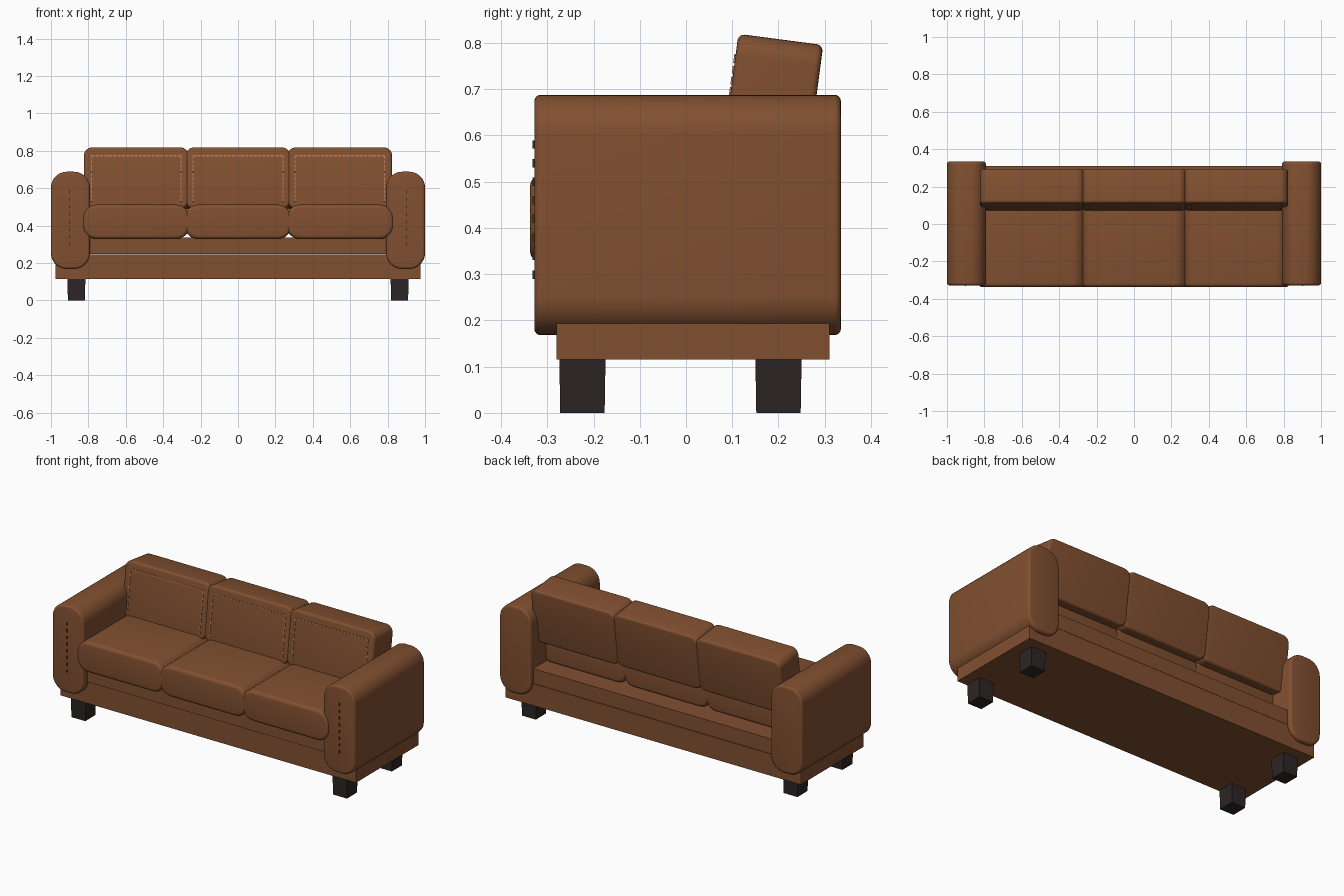
import bpy, bmesh, math
from mathutils import Matrix, Vector

if "Cube" in bpy.data.objects:
    bpy.data.objects.remove(bpy.data.objects["Cube"])


def material(name, rgb):
    m = bpy.data.materials.new(name)
    m.diffuse_color = (*rgb, 1)
    m.use_nodes = True
    m.node_tree.nodes["Principled BSDF"].inputs["Base Color"].default_value = m.diffuse_color
    return m


LEATHER = material("brown leather", (0.22, 0.08, 0.03))
LEG = material("dark wood", (0.026, 0.018, 0.018))
TAN = material("tan thread", (0.48, 0.20, 0.09))
DARK = material("dark thread", (0.06, 0.025, 0.012))


def finish(name, bm, mat, matrix=Matrix(), smooth=False):
    bmesh.ops.recalc_face_normals(bm, faces=bm.faces)
    mesh = bpy.data.meshes.new(name)
    bm.to_mesh(mesh)
    bm.free()
    mesh.materials.append(mat)
    ob = bpy.data.objects.new(name, mesh)
    bpy.context.collection.objects.link(ob)
    ob.matrix_world = matrix
    if smooth:
        bpy.ops.object.select_all(action='DESELECT')
        ob.select_set(True)
        bpy.context.view_layer.objects.active = ob
        bpy.ops.object.shade_smooth_by_angle(angle=math.radians(35))
    return ob


def add_box(bm, x0, x1, y0, y1, z0, z1):
    m = Matrix.Translation(((x0 + x1) / 2, (y0 + y1) / 2, (z0 + z1) / 2))
    m = m @ Matrix.Diagonal((x1 - x0, y1 - y0, z1 - z0, 1))
    return bmesh.ops.create_cube(bm, size=1, matrix=m)['verts']


def box(name, mat, *bounds):
    bm = bmesh.new()
    add_box(bm, *bounds)
    return finish(name, bm, mat)


def outline(hw, hh, r, n=8):
    """Rounded rectangle in the xz plane."""
    pts = []
    for q, (sx, sz) in enumerate([(1, 1), (-1, 1), (-1, -1), (1, -1)]):
        for i in range(n + 1):
            a = math.pi / 2 * (q + i / n)
            pts.append((sx * (hw - r) + r * math.cos(a), sz * (hh - r) + r * math.sin(a)))
    return pts


def cushion(name, hw, hd, hh, r, edge, matrix):
    """Rounded xz profile run along y, with softly rolled end edges."""
    bm = bmesh.new()
    steps = [math.pi / 2 * i / 4 for i in range(5)]
    half = [(-hd + edge * (1 - math.sin(a)), edge * (1 - math.cos(a))) for a in reversed(steps)]
    sections = half + [(-y, inset) for y, inset in reversed(half)]
    rings = [[bm.verts.new((x, y, z)) for x, z in outline(hw - i, hh - i, r - i)]
             for y, i in sections]
    n = len(rings[0])
    for a, b in zip(rings, rings[1:]):
        for k in range(n):
            bm.faces.new((a[k], a[(k + 1) % n], b[(k + 1) % n], b[k]))
    bm.faces.new(rings[0])
    bm.faces.new(rings[-1])
    return finish(name, bm, LEATHER, matrix, True)


def dashes(bm, p, q, y, length, gap, width):
    """Row of thin stitches from p to q, given as (x, z)."""
    p, q = Vector(p), Vector(q)
    d = (q - p).normalized()
    s = 0
    while s + length <= (q - p).length + 1e-4:
        a, b = p + d * s, p + d * (s + length)
        hx, hz = (0, width / 2) if abs(d.x) > 0.5 else (width / 2, 0)
        add_box(bm, min(a.x, b.x) - hx, max(a.x, b.x) + hx, y - 0.003, y + 0.003,
                min(a.y, b.y) - hz, max(a.y, b.y) + hz)
        s += length + gap


# Base plinth and seat deck
box("base_plinth", LEATHER, -0.975, 0.975, -0.28, 0.31, 0.115, 0.245)
box("seat_deck", LEATHER, -0.82, 0.82, -0.287, 0.309, 0.247, 0.335)

# Arms with a row of stitches on the front
for side, label in ((-1, "left"), (1, "right")):
    cushion(label + "_arm", 0.104, 0.3315, 0.26, 0.085, 0.014,
            Matrix.Translation((side * 0.896, 0.0035, 0.428)))
    bm = bmesh.new()
    dashes(bm, (side * 0.9, 0.29), (side * 0.9, 0.59), -0.329, 0.018, 0.0222, 0.005)
    finish(label + "_arm_stitching", bm, DARK)

# Seat and back cushions, three across
tilt = Matrix.Rotation(math.radians(-7.5), 4, 'X')
for i, label in ((-1, "left"), (0, "middle"), (1, "right")):
    cushion(label + "_seat_cushion", 0.287, 0.264, 0.092, 0.075, 0.02,
            Matrix.Translation((i * 0.544, -0.073, 0.42)))
    place = Matrix.Translation((i * 0.544, 0.1835, 0.644)) @ tilt
    cushion(label + "_back_cushion", 0.28, 0.0925, 0.165, 0.045, 0.014, place)

    # Inverted U of stitches on the front of the back cushion
    bm = bmesh.new()
    y, w, top = -0.0925, 0.24, 0.118
    dashes(bm, (-w, top), (w, top), y, 0.017, 0.0061, 0.006)
    for sx in (-w, w):
        dashes(bm, (sx, top), (sx, -0.145), y, 0.017, 0.0061, 0.006)
    finish(label + "_back_stitching", bm, TAN, place)

# Slightly tapered legs
for sx in (-1, 1):
    for cy in (-0.224, 0.2):
        bm = bmesh.new()
        verts = add_box(bm, -0.048, 0.048, -0.05, 0.05, 0, 0.118)
        for v in verts:
            if v.co.z < 0.01:
                v.co.x *= 0.95
                v.co.y *= 0.96
        name = ("front" if cy < 0 else "back") + ("_left_leg" if sx < 0 else "_right_leg")
        finish(name, bm, LEG, Matrix.Translation((sx * 0.864, cy, 0)))
